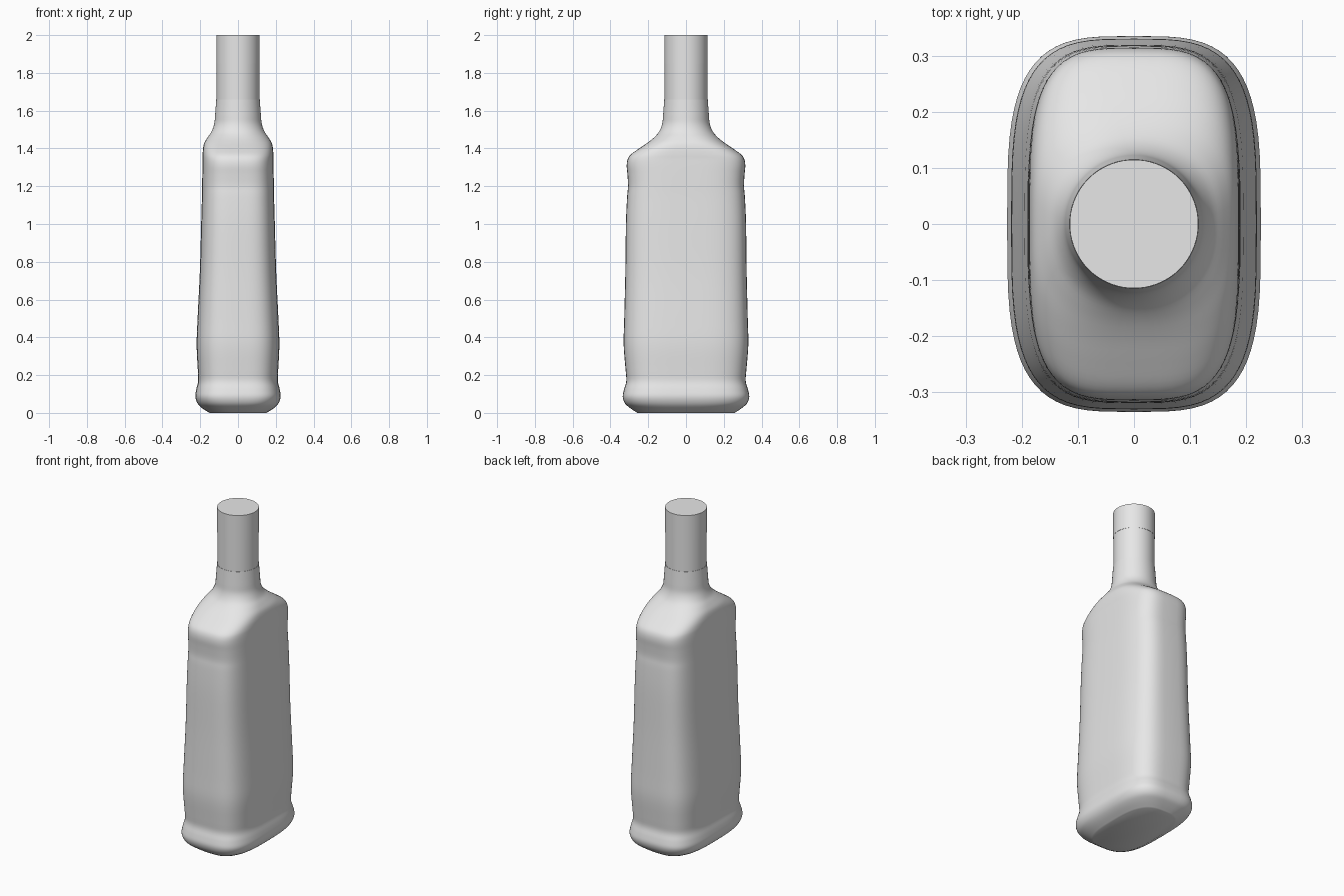
import bpy, bmesh, math

if "Cube" in bpy.data.objects:
    bpy.data.objects.remove(bpy.data.objects["Cube"])

glass = bpy.data.materials.new("light_grey")
glass.diffuse_color = (0.8, 0.8, 0.8, 1)
glass.use_nodes = True
glass.node_tree.nodes["Principled BSDF"].inputs["Base Color"].default_value = glass.diffuse_color

SIDES = 72


def spline(keys, steps=4):
    """Catmull-Rom through profile rows."""
    out = []
    for i in range(len(keys) - 1):
        p0, p1, p2, p3 = (keys[max(0, min(len(keys) - 1, i + k))] for k in (-1, 0, 1, 2))
        for s in range(steps):
            t = s / steps
            out.append([0.5 * (2 * b + (c - a) * t + (2 * a - 5 * b + 4 * c - d) * t * t
                               + (3 * b - a - 3 * c + d) * t ** 3)
                        for a, b, c, d in zip(p0, p1, p2, p3)])
    return out + [list(keys[-1])]


def loft(name, rows, angle=35):
    """Skin superellipse sections given as (z, half x, half y, exponent)."""
    bm = bmesh.new()
    rings = []
    for z, a, b, n in rows:
        ring = []
        for i in range(SIDES):
            t = 2 * math.pi * i / SIDES
            c, s = math.cos(t), math.sin(t)
            x = a * math.copysign(abs(c) ** (2 / n), c)
            y = b * math.copysign(abs(s) ** (2 / n), s)
            ring.append(bm.verts.new((x, y, z)))
        rings.append(ring)
    for lo, hi in zip(rings, rings[1:]):
        for i in range(SIDES):
            j = (i + 1) % SIDES
            bm.faces.new((lo[i], lo[j], hi[j], hi[i]))
    bm.faces.new(rings[0][::-1])
    bm.faces.new(rings[-1])
    me = bpy.data.meshes.new(name)
    bm.to_mesh(me)
    bm.free()
    ob = bpy.data.objects.new(name, me)
    bpy.context.collection.objects.link(ob)
    me.materials.append(glass)
    bpy.ops.object.select_all(action='DESELECT')
    ob.select_set(True)
    bpy.context.view_layer.objects.active = ob
    bpy.ops.object.shade_smooth_by_angle(angle=math.radians(angle))
    return ob


# Bottle body: foot bulge, waisted sides, sloped shoulder, neck root
body = [
    (0.00, 0.150, 0.258, 3.0), (0.025, 0.190, 0.295, 3.2), (0.05, 0.214, 0.323, 3.4),
    (0.085, 0.226, 0.335, 3.5), (0.125, 0.221, 0.328, 3.5), (0.17, 0.211, 0.316, 3.5),
    (0.23, 0.213, 0.320, 3.5), (0.36, 0.219, 0.330, 3.5), (0.50, 0.214, 0.327, 3.5),
    (0.75, 0.202, 0.321, 3.5), (1.00, 0.195, 0.318, 3.5), (1.14, 0.191, 0.312, 3.5),
    (1.20, 0.190, 0.307, 3.5), (1.26, 0.189, 0.310, 3.5), (1.31, 0.188, 0.314, 3.5),
    (1.345, 0.187, 0.308, 3.5), (1.37, 0.187, 0.290, 3.4), (1.40, 0.185, 0.248, 3.3),
    (1.43, 0.178, 0.204, 3.0), (1.46, 0.160, 0.167, 2.6), (1.49, 0.140, 0.142, 2.2),
    (1.53, 0.126, 0.126, 2.0), (1.58, 0.121, 0.121, 2.0), (1.66, 0.115, 0.115, 2.0),
]
loft("bottle_body", spline(body))

# Straight neck and flat stopper
loft("neck", [(1.60, 0.1135, 0.1135, 2), (1.85, 0.1135, 0.1135, 2)])
loft("stopper", [(1.85, 0.1145, 0.1145, 2), (2.0, 0.1145, 0.1145, 2)])
